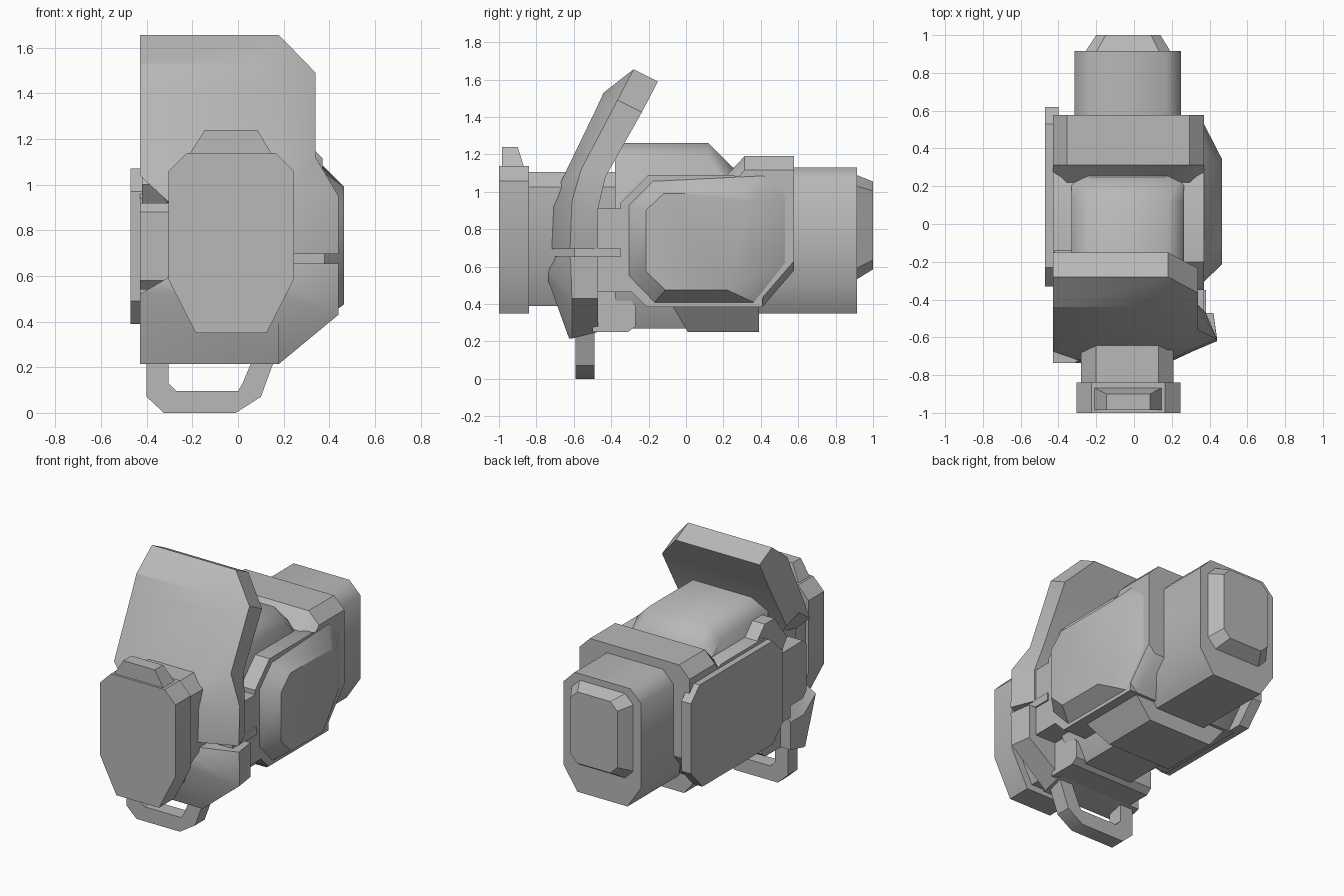
import bpy, bmesh, math

if "Cube" in bpy.data.objects:
    bpy.data.objects.remove(bpy.data.objects["Cube"])

grey = bpy.data.materials.new("light_grey")
grey.use_nodes = True
GREY = (0.48, 0.48, 0.48, 1)
grey.diffuse_color = GREY
grey.node_tree.nodes["Principled BSDF"].inputs["Base Color"].default_value = GREY


def finish(name, bm, angle=35):
    bmesh.ops.recalc_face_normals(bm, faces=bm.faces)
    mesh = bpy.data.meshes.new(name)
    bm.to_mesh(mesh)
    bm.free()
    obj = bpy.data.objects.new(name, mesh)
    bpy.context.collection.objects.link(obj)
    mesh.materials.append(grey)
    bpy.ops.object.select_all(action='DESELECT')
    obj.select_set(True)
    bpy.context.view_layer.objects.active = obj
    bpy.ops.object.shade_smooth_by_angle(angle=math.radians(angle))
    return obj


def loft(name, rings, split_caps=False, angle=35):
    """Skin matching closed rings of 3D points and close both ends."""
    bm = bmesh.new()
    vs = [[bm.verts.new(p) for p in ring] for ring in rings]
    n = len(rings[0])
    for a, b in zip(vs, vs[1:]):
        for i in range(n):
            j = (i + 1) % n
            bm.faces.new((a[i], a[j], b[j], b[i]))
    for cap in (vs[0], vs[-1]):
        if split_caps:
            bm.faces.new((cap[0], cap[1], cap[2], cap[5]))
            bm.faces.new((cap[5], cap[2], cap[3], cap[4]))
        else:
            bm.faces.new(cap)
    return finish(name, bm, angle)


def prism_x(name, yz, x0, x1):
    return loft(name, [[(x, y, z) for y, z in yz] for x in (x0, x1)])


def octagon(x0, x1, z0, z1, c=0.08, bx=0.12, bz=0.235):
    """Small chamfers above, long tapers below."""
    return [(x0, z1 - c), (x0 + c, z1), (x1 - c, z1), (x1, z1 - c),
            (x1, z0 + bz), (x1 - bx, z0), (x0 + bx, z0), (x0, z0 + bz)]


def loft_y(name, sections, angle=35):
    return loft(name, [[(x, y, z) for x, z in sec] for y, sec in sections], angle=angle)


def box(name, x0, x1, y0, y1, z0, z1):
    return prism_x(name, [(y0, z0), (y1, z0), (y1, z1), (y0, z1)], x0, x1)


# Front cap with its tab, and the front barrel
cap = octagon(-0.305, 0.245, 0.35, 1.138)
loft_y("front_cap", [(-1.0, cap), (-0.84, cap)])
loft("cap_tab", [
    [(-0.215, -0.985, 1.13), (0.15, -0.985, 1.13), (0.15, -0.865, 1.13), (-0.215, -0.865, 1.13)],
    [(-0.145, -0.985, 1.24), (0.085, -0.985, 1.24), (0.085, -0.90, 1.24), (-0.145, -0.90, 1.24)]])
barrel = octagon(-0.28, 0.21, 0.39, 1.105)
loft_y("front_barrel", [(-0.85, barrel), (-0.36, barrel)])

# Inner body with a raised, sloping top
inner = octagon(-0.33, 0.265, 0.27, 1.26, 0.085)
inner_end = octagon(-0.33, 0.265, 0.30, 1.12, 0.085)
loft_y("inner_body", [(-0.38, inner), (0.12, inner), (0.26, inner_end)], 50)

# Body frame: side walls plus the taller rear collar
frame = [(-0.47, 0.465), (-0.47, 0.91), (-0.35, 0.91), (-0.35, 0.94), (-0.20, 1.09),
         (0.25, 1.09), (0.41, 1.0), (0.41, 0.385), (-0.21, 0.385), (-0.29, 0.465)]
prism_x("right_frame", frame, 0.10, 0.37)
prism_x("left_frame", frame, -0.43, -0.15)


def collar_section(z0, z1):
    return octagon(-0.43, 0.37, z0, z1, 0.075, 0.05, 0.05)


loft_y("rear_collar", [(0.22, collar_section(0.385, 1.09)), (0.313, collar_section(0.385, 1.19)),
                       (0.41, collar_section(0.385, 1.19)), (0.578, collar_section(0.58, 1.19))])

# Bulged cover on one side, thin cover on the other
loft("right_cover", [
    [(0.365, y, z) for y, z in [(-0.31, 0.93), (-0.18, 1.06), (0.42, 1.09), (0.54, 0.98),
                                (0.54, 0.62), (0.37, 0.405), (-0.17, 0.405), (-0.31, 0.55)]],
    [(0.465, y, z) for y, z in [(-0.215, 0.90), (-0.12, 0.99), (0.30, 0.99), (0.345, 0.95),
                                (0.345, 0.64), (0.22, 0.475), (-0.11, 0.475), (-0.215, 0.575)]]])
prism_x("left_cover", [(-0.33, 0.49), (-0.33, 0.97), (-0.23, 1.07), (0.53, 1.07),
                       (0.62, 0.98), (0.62, 0.52), (0.50, 0.39), (-0.23, 0.39)], -0.47, -0.40)
prism_x("left_hinge_arm", [(-0.10, 1.05), (-0.22, 1.17), (-0.32, 1.17), (-0.45, 1.0),
                           (-0.38, 0.90), (-0.15, 0.90)], -0.42, -0.31)
prism_x("left_side_block", [(-0.64, 0.58), (-0.64, 0.88), (-0.60, 0.92), (-0.30, 0.92),
                            (-0.30, 0.54), (-0.60, 0.54)], -0.43, -0.20)

# Rear barrel and tapered eyepiece
rear = octagon(-0.315, 0.25, 0.35, 1.13, 0.08, 0.10, 0.15)
loft_y("rear_barrel", [(0.15, rear), (0.915, rear)], 50)
loft_y("eyepiece", [(0.91, octagon(-0.26, 0.195, 0.53, 1.09, 0.06, 0.06, 0.06)),
                    (1.0, octagon(-0.20, 0.14, 0.585, 1.055, 0.05, 0.05, 0.05))])

# Pad and flange under the body
loft("bottom_pad", [
    [(-0.38, -0.08, 0.40), (0.32, -0.08, 0.40), (0.32, 0.39, 0.40), (-0.38, 0.39, 0.40)],
    [(-0.26, 0.01, 0.25), (0.20, 0.01, 0.25), (0.20, 0.39, 0.25), (-0.26, 0.39, 0.25)]])
prism_x("front_flange", [(-0.50, 0.25), (-0.31, 0.25), (-0.27, 0.28), (-0.27, 0.39),
                         (-0.34, 0.47), (-0.50, 0.47)], -0.36, 0.22)


# Front shield in two halves; each row gives left x, then front, rim and back edges
def shield(name, rows):
    rings = []
    for xl, (xf, yf, zf), (xr, yr, zr), (xb, yb, zb) in rows:
        rings.append([(xl, yf, zf), (xf, yf, zf), (xr, yr, zr),
                      (xb, yb, zb), (xl, yb, zb), (xl, yr, zr)])
    return loft(name, rings, True, 25)


shield("upper_shield", [
    (-0.26, (0.18, -0.73, 0.695), (0.44, -0.62, 0.695), (0.38, -0.47, 0.695)),
    (-0.30, (0.18, -0.72, 0.92), (0.44, -0.61, 0.95), (0.38, -0.47, 0.91)),
    (-0.43, (0.18, -0.675, 1.04), (0.34, -0.56, 1.12), (0.34, -0.43, 1.08)),
    (-0.43, (0.18, -0.482, 1.44), (0.34, -0.366, 1.49), (0.34, -0.236, 1.425)),
    (-0.43, (0.07, -0.44, 1.53), (0.18, -0.28, 1.655), (0.18, -0.15, 1.59))])
shield("lower_shield", [
    (-0.28, (0.18, -0.71, 0.655), (0.44, -0.62, 0.655), (0.42, -0.47, 0.655)),
    (-0.31, (0.18, -0.735, 0.59), (0.44, -0.615, 0.59), (0.42, -0.47, 0.59)),
    (-0.43, (0.18, -0.735, 0.52), (0.44, -0.61, 0.43), (0.42, -0.47, 0.43)),
    (-0.43, (0.18, -0.625, 0.215), (0.18, -0.61, 0.215), (0.18, -0.47, 0.25))])
box("shield_pin", 0.15, 0.38, -0.60, -0.35, 0.65, 0.70)

# Strap loop under the shield
outer = [(-0.40, 0.26), (-0.40, 0.07), (-0.325, 0.0), (-0.01, 0.0), (0.10, 0.07), (0.17, 0.26)]
hole = [(-0.305, 0.26), (-0.305, 0.13), (-0.27, 0.095), (0.0, 0.095), (0.02, 0.13), (0.075, 0.26)]
loft("strap_loop", [[(ox, -0.59, oz), (ox, -0.49, oz), (ix, -0.49, iz), (ix, -0.59, iz)]
                    for (ox, oz), (ix, iz) in zip(outer, hole)])
